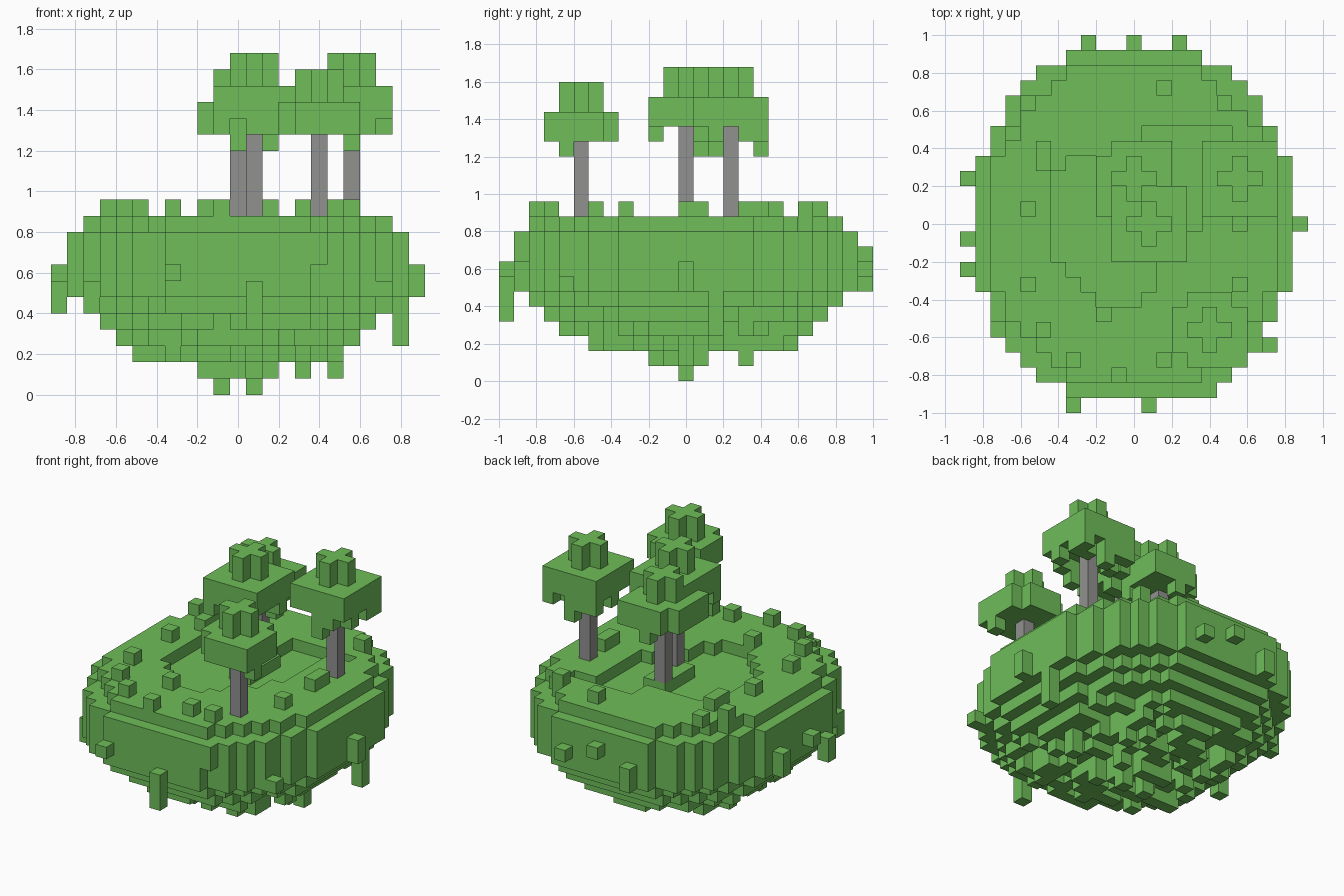
import bpy, bmesh, random
from mathutils import Vector

random.seed(4)
V = 0.08  # edge length of one cube

old = bpy.data.objects.get("Cube")
if old:
    bpy.data.objects.remove(old, do_unlink=True)


def material(name, color):
    m = bpy.data.materials.new(name)
    m.use_nodes = True
    m.diffuse_color = color
    m.node_tree.nodes["Principled BSDF"].inputs["Base Color"].default_value = color
    return m


green = material("grass green", (0.157, 0.51, 0.1, 1))
grey = material("trunk grey", (0.285, 0.285, 0.28, 1))


def block_object(name, cells, mat):
    """Turn a set of cube cells into one mesh made of its exposed faces."""
    bm = bmesh.new()
    for cell in cells:
        c = Vector(cell)
        for axis in range(3):
            for sign in (-1, 1):
                n = Vector((0, 0, 0))
                n[axis] = sign
                if tuple(int(a) for a in c + n) in cells:
                    continue
                u = Vector((0, 0, 0))
                u[(axis + 1) % 3] = 0.5
                w = n.cross(u)
                mid = c + n / 2 + Vector((0, 0, 0.5))
                corners = [mid - u - w, mid + u - w, mid + u + w, mid - u + w]
                bm.faces.new([bm.verts.new(p * V) for p in corners])
    bmesh.ops.remove_doubles(bm, verts=bm.verts, dist=V / 100)
    bmesh.ops.dissolve_limit(bm, angle_limit=0.01, verts=bm.verts, edges=bm.edges)
    me = bpy.data.meshes.new(name)
    bm.to_mesh(me)
    bm.free()
    me.materials.append(mat)
    ob = bpy.data.objects.new(name, me)
    bpy.context.collection.objects.link(ob)
    return ob


def disc(k, shrink):
    """One oval layer of cells at height k."""
    a, b, reach = 10.78 - shrink, 12.2 - shrink, 11 - shrink
    return {(i, j, k) for i in range(-11, 12) for j in range(-reach, reach + 1)
            if (i / a) ** 2 + (j / b) ** 2 <= 1}


def column(i, j, low, high):
    return {(i, j, k) for k in range(low, high + 1)}


# Island: straight sides, stepped-in top
island = disc(10, 1)
for k in range(6, 10):
    island |= disc(k, 0)

# Underside: shrinking, increasingly ragged layers
for k, keep in ((5, 1), (4, 0.9), (3, 0.8), (2, 0.65)):
    for i, j, z in sorted(disc(k, 6 - k)):
        if (i, j, z + 1) in island and random.random() < keep:
            island.add((i, j, z))
for i in range(-5, 3):
    for j in range(-2, 2):
        if (i, j, 2) in island and random.random() < 0.65:
            island.add((i, j, 1))
for i in (-1, 1):
    island |= column(i, 0, 0, 3)
for i, j in ((4, 4), (6, 0)):
    island |= column(i, j, 1, 3)

# Sunken hollow in the middle of the top: row -> first and last cell
hollow = {-5: (-2, 0), -4: (-3, 1), -3: (-4, 1), -2: (-5, 3), -1: (-5, 3),
          0: (-5, 4), 1: (-5, 4), 2: (-5, 4), 3: (-5, 4), 4: (-4, 4),
          5: (1, 4), 6: (1, 6)}
for j, (first, last) in hollow.items():
    island -= {(i, j, 10) for i in range(first, last + 1)}
# Low plinth under the two middle trees
for j in range(0, 4):
    island |= {(i, j, 10) for i in (0, 1)}

# Clumps and hanging vines on the sides
for i, j, low, high in ((-4, -12, 7, 7), (1, -12, 4, 6), (5, -11, 8, 9),
                        (-3, 12, 6, 7), (0, 12, 8, 8), (3, 12, 7, 7),
                        (-11, 3, 6, 7), (-11, -1, 7, 7), (-11, -3, 5, 6),
                        (11, 0, 6, 7), (10, 2, 3, 5), (9, -8, 6, 6),
                        (-9, -7, 5, 6)):
    island |= column(i, j, low, high)
block_object("island", island, green)

# Grass tufts standing on the top
tufts = {(i, j, 11) for i, j in (
    (-7, 1), (-6, -7), (-6, 4), (-6, 5), (-8, 6), (-7, 8), (-2, -6), (-1, -10),
    (-4, -9), (2, -9), (4, -9), (2, 9), (7, -4), (7, 0), (7, 1), (6, 8), (-7, -4))}
block_object("grass_tufts", tufts, green)


# Trees: trunk, square canopy with ragged fringe, cross-shaped crown
def tree(name, x, y, base, fringe, drops=(), cut=()):
    block_object(name + "_trunk", column(x, y, 11, base - 1), grey)
    leaves = set()
    for dx in range(-2, 3):
        for dy in range(-2, 3):
            if (dx, dy) not in cut:
                leaves |= column(x + dx, y + dy, base, base + 1)
            if abs(dx) + abs(dy) <= 1:
                leaves |= column(x + dx, y + dy, base + 2, base + 3)
    for dx, dy in fringe:
        leaves.add((x + dx, y + dy, base - 1))
    for dx, dy in drops:
        leaves |= column(x + dx, y + dy, base - 2, base - 1)
    block_object(name + "_canopy", leaves, green)


tree("front_tree", 5, -7, 16, [(2, -1)], cut=[(-2, -2), (2, 2), (-2, 2)])
tree("left_tree", 7, 3, 17,
     [(1, -2), (2, -1), (2, 1), (2, 2), (-1, 2), (-2, 0), (1, 1), (-2, 2)],
     drops=[(0, 2), (0, -2)])
tree("middle_tree", 1, 0, 17, [(0, -2), (1, -2), (-2, -2), (2, 1), (-2, 1), (-1, 2)])
tree("rear_tree", 0, 3, 16, [(0, -2), (2, -1), (0, 2)], cut=[(-2, 2)])
